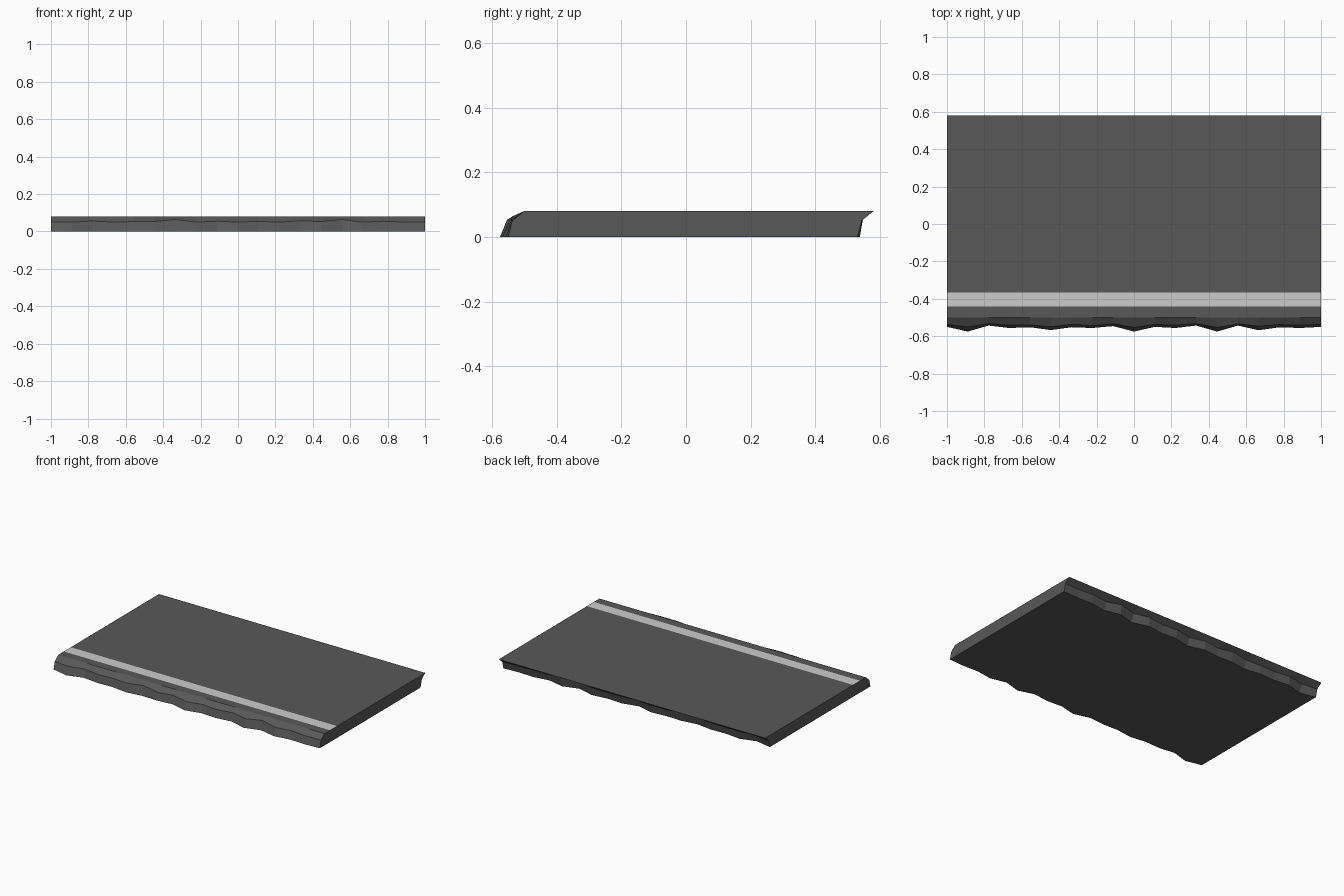
import bpy, bmesh

if "Cube" in bpy.data.objects:
    bpy.data.objects.remove(bpy.data.objects["Cube"])

def material(name, v):
    m = bpy.data.materials.new(name)
    m.diffuse_color = (v, v, v, 1)
    m.use_nodes = True
    m.node_tree.nodes["Principled BSDF"].inputs["Base Color"].default_value = m.diffuse_color
    return m

asphalt = material("dark_asphalt", 0.098)
paint = material("pale_line_paint", 0.6)

# Rough edge: bottom y, middle y and middle z at 19 stations along x
bottom = [-.55, -.575, -.543, -.556, -.552, -.567, -.552, -.556, -.546, -.575,
          -.55, -.556, -.543, -.575, -.543, -.568, -.552, -.556, -.55]
middle = [-.537, -.55, -.533, -.541, -.54, -.549, -.536, -.543, -.534, -.553,
          -.537, -.541, -.533, -.553, -.534, -.546, -.538, -.541, -.537]
mid_z = [.05, .05, .056, .05, .053, .054, .064, .05, .055, .05,
         .054, .05, .057, .053, .064, .05, .055, .05, .05]
H, SHIFT, N = 0.08, 1.08, 19

# Each station is a closed section; the back edge repeats the front so tiles interlock
bm = bmesh.new()
rings = []
for i in range(N):
    x = -1 + 2 * i / (N - 1)
    b, m, z = bottom[i], middle[i], mid_z[i]
    section = [(b, 0), (m, z), (-.50, H), (-.44, H), (-.365, H),
               (-.50 + SHIFT, H), (m + SHIFT, z), (b + SHIFT, 0)]
    rings.append([bm.verts.new((x, y, h)) for y, h in section])

for r0, r1 in zip(rings, rings[1:]):
    for k in range(8):
        j = (k + 1) % 8
        f = bm.faces.new((r0[k], r0[j], r1[j], r1[k]))
        f.material_index = 1 if k == 3 else 0   # painted edge line
bm.faces.new(rings[0])
bm.faces.new(rings[-1][::-1])
bmesh.ops.recalc_face_normals(bm, faces=bm.faces[:])

mesh = bpy.data.meshes.new("road_slab")
bm.to_mesh(mesh)
bm.free()
mesh.materials.append(asphalt)
mesh.materials.append(paint)
slab = bpy.data.objects.new("road_slab", mesh)
bpy.context.collection.objects.link(slab)
